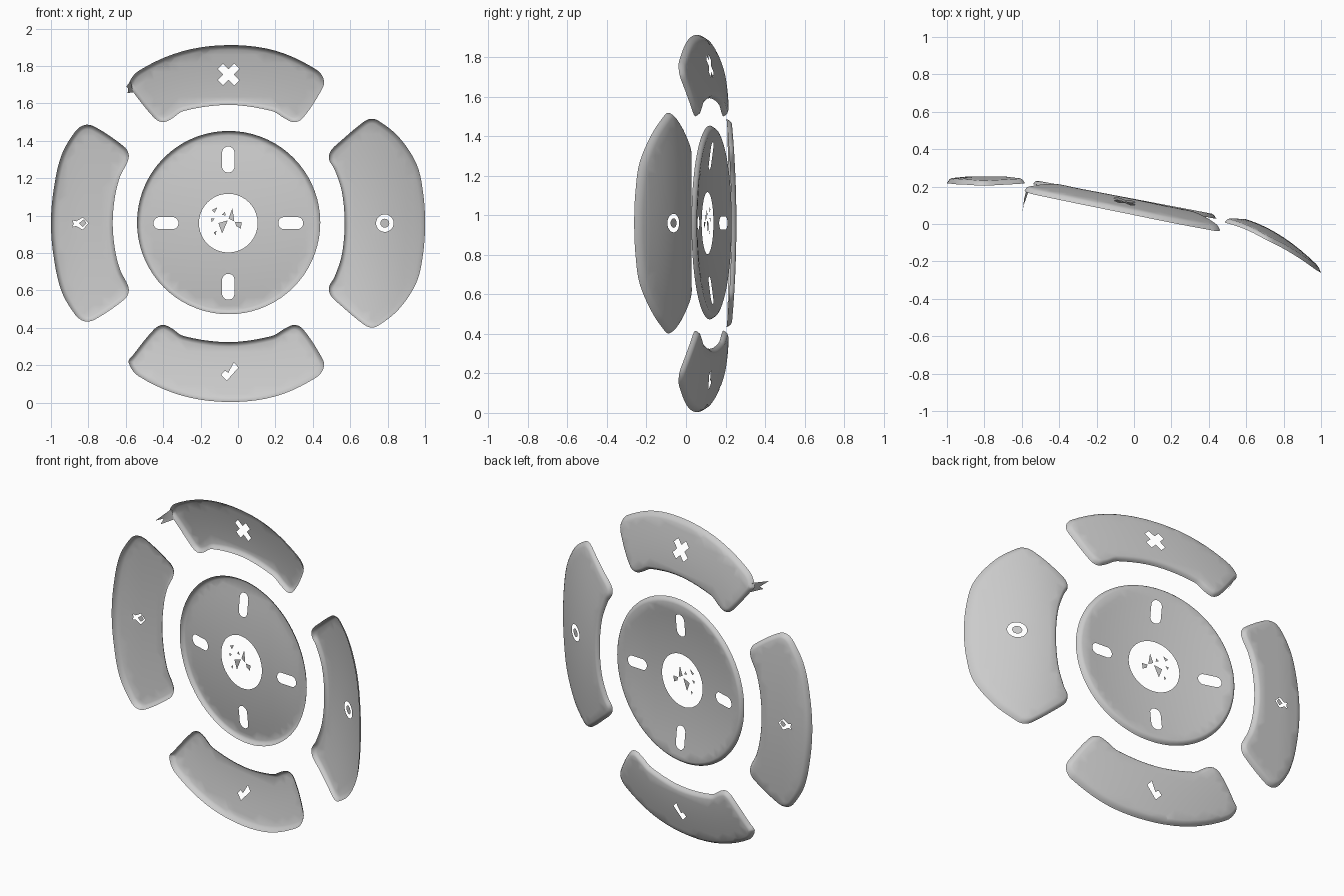
import bpy, bmesh, math
from mathutils import Vector, geometry

if "Cube" in bpy.data.objects:
    bpy.data.objects.remove(bpy.data.objects["Cube"], do_unlink=True)

grey = bpy.data.materials.new("light grey")
grey.use_nodes = True
grey.diffuse_color = (0.6, 0.6, 0.6, 1)
grey.node_tree.nodes["Principled BSDF"].inputs["Base Color"].default_value = (0.6, 0.6, 0.6, 1)

CX, CZ = -0.055, 0.958      # centre of the round plate


# ---- outline helpers, all in the (x, z) plane ----
def smooth(points, steps=5):
    """Closed smooth curve through the points."""
    p, n, out = [Vector(q) for q in points], len(points), []
    for i in range(n):
        a, b, c, d = p[i - 1], p[i], p[(i + 1) % n], p[(i + 2) % n]
        # tangents limited by segment length keep tight corners clean
        s = (c - b).length
        m0 = (c - a).normalized() * s
        m1 = (d - b).normalized() * s
        for k in range(steps):
            t = k / steps
            out.append(b * (2*t**3 - 3*t*t + 1) + m0 * (t**3 - 2*t*t + t)
                       + c * (3*t*t - 2*t**3) + m1 * (t**3 - t*t))
    return out


def circle(x, z, r, n):
    return [Vector((x + r * math.cos(2*math.pi*i/n), z + r * math.sin(2*math.pi*i/n))) for i in range(n)]


def slot(x, z, w, h):
    """Rounded slot with half sizes w and h."""
    r = min(w, h)
    return [Vector((x + math.copysign(w - r, math.cos(a)) + r * math.cos(a),
                    z + math.copysign(h - r, math.sin(a)) + r * math.sin(a)))
            for a in [(i + 0.5) * math.pi / 8 for i in range(16)]]


def poly(*points):
    return [Vector(q) for q in points]


def flip_z(points, centre):
    return [Vector((q[0], 2 * centre - q[1])) for q in points][::-1]


def mirrored(half, centre):
    """Close a half outline whose first and last points lie on the axis."""
    return half + [(x, 2 * centre - z) for x, z in half[-2:0:-1]]


def inside(p, loop):
    hit = False
    for a, b in zip(loop, loop[1:] + loop[:1]):
        if (a.y > p.y) != (b.y > p.y) and p.x < (b.x - a.x) * (p.y - a.y) / (b.y - a.y) + a.x:
            hit = not hit
    return hit


def edge_distance(p, loop):
    best = 9.0
    for a, b in zip(loop, loop[1:] + loop[:1]):
        d = b - a
        t = max(0, min(1, (p - a).dot(d) / max(d.length_squared, 1e-12)))
        best = min(best, (a + d * t - p).length)
    return best


# ---- curved sheet with openings and a rim rolled to the front ----
def sheet(name, outline, openings, depth, rim=0.025, width=0.025, step=0.045):
    loops = [outline] + openings
    pts, edges = [], []
    for loop in loops:
        s, n = len(pts), len(loop)
        pts += loop
        edges += [(s + i, s + (i + 1) % n) for i in range(n)]
    # rows of points that follow the rolled rim
    n = len(outline)
    for inset in (0.25, 0.55, 1.0):
        for i, p in enumerate(outline):
            t = (outline[(i + 1) % n] - outline[i - 1]).normalized()
            for q in (p + Vector((-t.y, t.x)) * inset * width, p - Vector((-t.y, t.x)) * inset * width):
                if inside(q, outline) and edge_distance(q, outline) > inset * width * 0.93:
                    pts.append(q)
    # inner grid
    xs, zs = [p.x for p in outline], [p.y for p in outline]
    for i in range(int((max(xs) - min(xs)) / step) + 1):
        for j in range(int((max(zs) - min(zs)) / step) + 1):
            q = Vector((min(xs) + i * step, min(zs) + j * step))
            if inside(q, outline) and edge_distance(q, outline) > width * 1.5 \
                    and all(edge_distance(q, o) > 0.012 for o in openings):
                pts.append(q)
    verts, _, faces, *_ = geometry.delaunay_2d_cdt(pts, edges, [], 0, 1e-5)
    bm = bmesh.new()
    vs = []
    for v in verts:
        roll = max(0, 1 - edge_distance(v, outline) / width) ** 2 * rim
        vs.append(bm.verts.new((v.x, depth(v.x, v.y) - roll, v.y)))
    for f in faces:
        c = sum((verts[i] for i in f), Vector((0, 0))) / len(f)
        if sum(inside(c, loop) for loop in loops) % 2:
            bm.faces.new([vs[i] for i in f])
    bmesh.ops.delete(bm, geom=[v for v in bm.verts if not v.link_faces], context='VERTS')
    return finish(name, bm)


def finish(name, bm):
    me = bpy.data.meshes.new(name)
    bm.to_mesh(me)
    bm.free()
    me.materials.append(grey)
    me.polygons.foreach_set("use_smooth", [True] * len(me.polygons))
    ob = bpy.data.objects.new(name, me)
    bpy.context.collection.objects.link(ob)
    return ob


# ---- depth of each sheet ----
def disc_depth(x, z):
    r = math.hypot(x - CX, z - CZ)
    return 0.105 + 0.03 * (r / 0.4) ** 2 * min(1, 0.45 / max(r, 0.01)) - 0.19 * (x - CX)


def arch_depth(x, z):
    r = math.hypot(x - CX, z - CZ)
    return 0.145 - 0.2 * (x - CX) - 0.06 * (max(0, r - 0.63) / 0.32) ** 1.5


def right_depth(x, z):
    t = x - 0.48
    return 0.05 - 0.1 * t - 0.88 * t * t - 0.045 * ((z - CZ) / 0.56) ** 2


def left_depth(x, z):
    return 0.255 - 0.025 * ((z - CZ) / 0.53) ** 2 - 0.1 * max(0, -0.88 - x)


# ---- round plate: four slots, middle opening with loose chips ----
chips = [poly((-.105, .96), (-.055, .975), (-.085, .905)),
         poly((-.05, .985), (-.03, 1.04), (-.02, .97)),
         poly((-.015, .965), (.02, .965), (.015, .93), (-.01, .945)),
         poly((-.14, 1.03), (-.11, 1.045), (-.125, 1.015)),
         poly((-.145, .985), (-.125, .985), (-.14, .965)),
         poly((-.085, 1.005), (-.065, 1.0), (-.07, 1.02)),
         poly((-.13, .91), (-.115, .92), (-.12, .895))]
slots = [slot(-.052, 1.30, .033, .07), slot(-.052, .62, .033, .07),
         slot(-.385, .96, .067, .033), slot(.282, .96, .067, .033)]
sheet("round_plate", circle(-.05, .963, .49, 72), slots + [circle(-.052, .96, .157, 40)] + chips, disc_depth)

# ---- upper and lower arched panels ----
arch = smooth([(-.585, 1.70), (-.53, 1.775), (-.3, 1.878), (-.05, 1.912), (.2, 1.882), (.42, 1.78),
               (.46, 1.72), (.44, 1.66), (.345, 1.52), (.30, 1.50), (.25, 1.52), (.18, 1.56),
               (-.05, 1.592), (-.29, 1.56), (-.36, 1.515), (-.405, 1.50), (-.45, 1.525), (-.56, 1.66)])
cross = []
for k in range(4):
    for u, w in ((.02, .02), (.062, .02), (.062, -.02)):
        a = math.radians(45 + 90 * k)
        cross.append(Vector((-.05 + u * math.cos(a) - w * -math.sin(a) * -1,
                             1.755 + u * math.sin(a) + w * math.cos(a))))
# order each arm: its two tip corners, then the inner corner to the next arm
cross = []
for k in range(4):
    a = math.radians(45 + 90 * k)
    for u, w in ((.062, -.02), (.062, .02), (.02, .02)):
        cross.append(Vector((-.05 + u * math.cos(a) - w * math.sin(a),
                             1.755 + u * math.sin(a) + w * math.cos(a))))
tick = poly((-.09, .15), (-.07, .172), (-.052, .16), (-.022, .215), (.002, .188), (-.06, .118))
sheet("upper_panel", arch, [cross], arch_depth)
sheet("lower_panel", flip_z(arch, CZ), [tick], arch_depth)

# ---- right-hand wide panel with a ring opening ----
wide = mirrored([(1.0, .96), (.99, 1.12), (.955, 1.275), (.86, 1.42), (.75, 1.508), (.71, 1.518),
                 (.67, 1.50), (.55, 1.40), (.495, 1.345), (.487, 1.30), (.515, 1.25), (.555, 1.13),
                 (.57, .96)], .96)
sheet("left_side_panel", smooth(wide), [circle(.785, .96, .047, 24), circle(.785, .96, .024, 16)],
      right_depth, rim=0.022)

# ---- narrow panel on the other side ----
narrow = mirrored([(-1.0, .96), (-.987, 1.13), (-.945, 1.32), (-.87, 1.45), (-.82, 1.485), (-.765, 1.475),
                   (-.61, 1.37), (-.585, 1.33), (-.59, 1.29), (-.63, 1.21), (-.658, 1.1), (-.67, .96)], .96)
badge = poly((-.885, .975), (-.865, .97), (-.83, .99), (-.80, .96), (-.83, .925), (-.865, .945),
             (-.885, .94), (-.878, .957))
badge_core = poly((-.85, .96), (-.825, .98), (-.81, .96), (-.83, .94))
sheet("right_side_panel", smooth(narrow), [badge, badge_core], left_depth)

# ---- torn tab at the corner of the upper panel ----
bm = bmesh.new()
v = [bm.verts.new(q) for q in ((-.575, .185, 1.72), (-.56, .185, 1.66), (-.59, .10, 1.655),
                               (-.588, .13, 1.68), (-.597, .06, 1.69))]
bm.faces.new((v[0], v[3], v[4]))
bm.faces.new((v[0], v[1], v[3]))
bm.faces.new((v[1], v[2], v[3]))
finish("torn_tab", bm)
